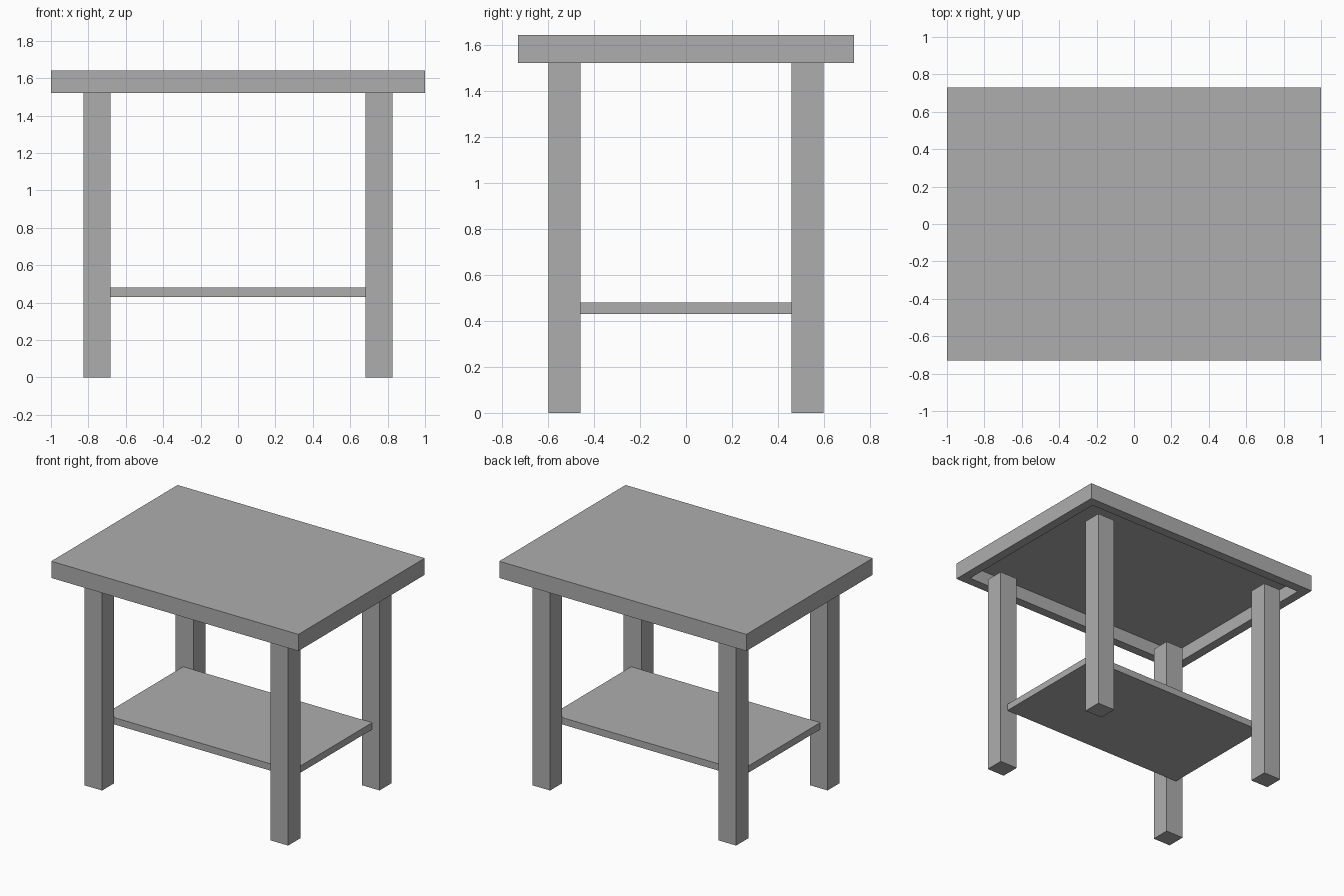
import bpy
import bmesh
from mathutils import Vector

old = bpy.data.objects.get("Cube")
if old:
    bpy.data.objects.remove(old, do_unlink=True)

# One plain grey for the whole table
GREY = (0.42, 0.42, 0.42, 1.0)
grey = bpy.data.materials.new("plain_grey")
grey.use_nodes = True
grey.diffuse_color = GREY
grey.node_tree.nodes["Principled BSDF"].inputs["Base Color"].default_value = GREY


def add_box(name, low, high, hollow=None):
    """Box between two corners; hollow=(rim, depth) recesses its underside."""
    low, high = Vector(low), Vector(high)
    bm = bmesh.new()
    bmesh.ops.create_cube(bm, size=1)
    for v in bm.verts:
        v.co = (low + high) / 2 + v.co * (high - low)
    if hollow:
        rim, depth = hollow
        bm.normal_update()
        under = min(bm.faces, key=lambda f: f.normal.z)
        bmesh.ops.inset_region(bm, faces=[under], thickness=rim)
        # Raise the inner face through new side walls
        new = bmesh.ops.extrude_discrete_faces(bm, faces=[under])["faces"][0]
        bmesh.ops.translate(bm, verts=new.verts, vec=(0, 0, depth))
    bmesh.ops.recalc_face_normals(bm, faces=bm.faces)
    mesh = bpy.data.meshes.new(name)
    bm.to_mesh(mesh)
    bm.free()
    mesh.materials.append(grey)
    obj = bpy.data.objects.new(name, mesh)
    bpy.context.collection.objects.link(obj)
    return obj


# Tabletop with a recessed underside
TOP_Z, LEG_TOP = 1.642, 1.52
add_box("tabletop", (-1, -0.73, LEG_TOP), (1, 0.73, TOP_Z), hollow=(0.097, 0.1))

# Lower shelf, its ends running between the front and back legs
add_box("shelf", (-0.765, -0.458, 0.43), (0.765, 0.458, 0.48))

# Four square legs
LEG_X, LEG_Y = 0.753, 0.528
HALF_X, HALF_Y = 0.072, 0.07
for side, sx in (("left", 1), ("right", -1)):
    for end, sy in (("front", -1), ("back", 1)):
        x, y = sx * LEG_X, sy * LEG_Y
        add_box(f"{end}_{side}_leg",
                (x - HALF_X, y - HALF_Y, 0),
                (x + HALF_X, y + HALF_Y, LEG_TOP))
